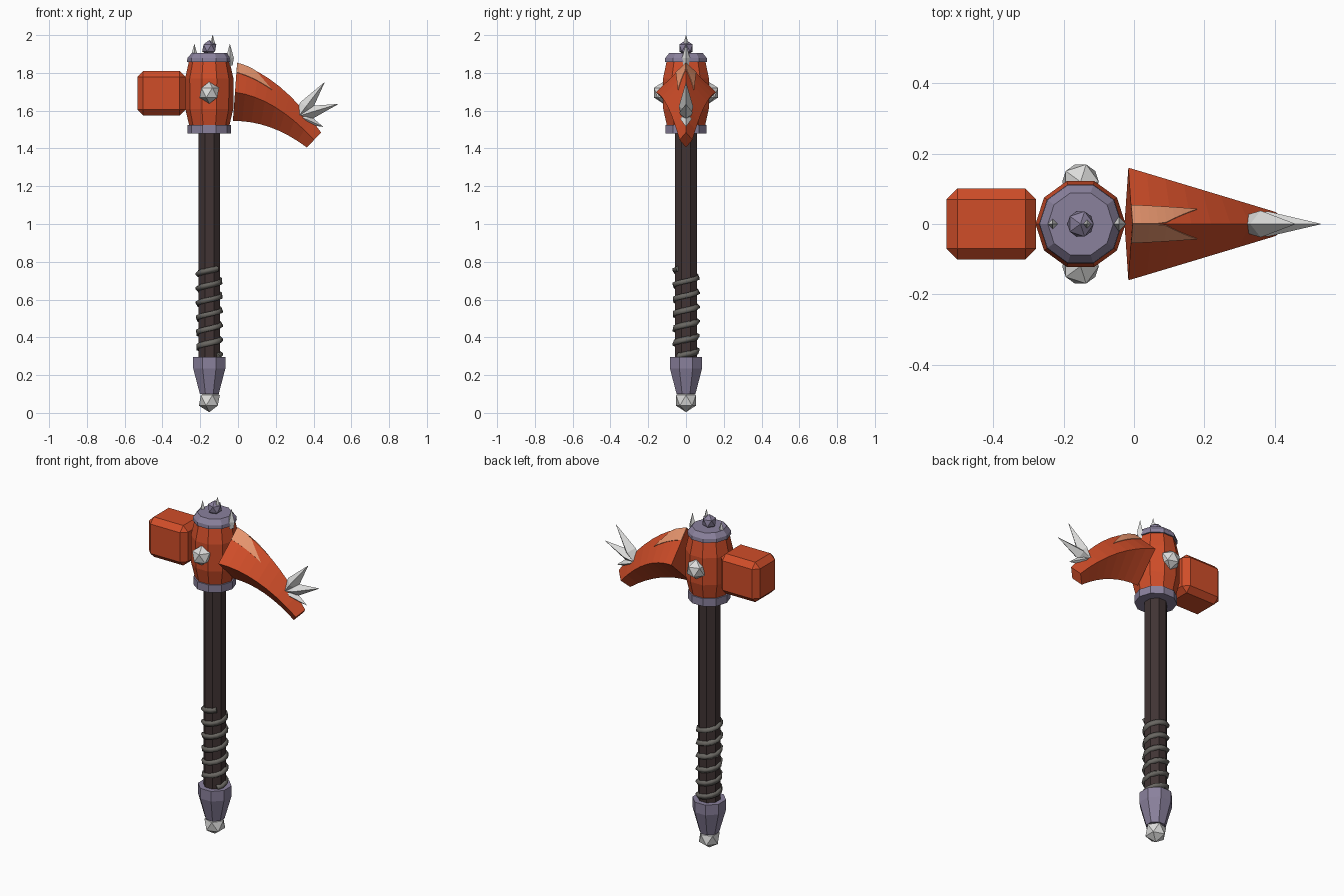
import bpy, bmesh, math
from mathutils import Vector, Matrix

cube = bpy.data.objects.get("Cube")
if cube:
    bpy.data.objects.remove(cube, do_unlink=True)

AXIS = -0.152  # x of the handle axis


def material(name, rgb):
    m = bpy.data.materials.new(name)
    m.use_nodes = True
    m.diffuse_color = (*rgb, 1)
    m.node_tree.nodes["Principled BSDF"].inputs["Base Color"].default_value = (*rgb, 1)
    return m


red = material("burnt red", (0.63, 0.075, 0.022))
purple = material("purple grey steel", (0.255, 0.22, 0.335))
wood = material("dark wood", (0.052, 0.034, 0.034))
cord = material("grey cord", (0.14, 0.133, 0.12))
silver = material("pale silver", (0.72, 0.72, 0.71))
peach = material("worn peach", (0.82, 0.31, 0.16))


def finish(name, bm, mat):
    bmesh.ops.recalc_face_normals(bm, faces=bm.faces)
    mesh = bpy.data.meshes.new(name)
    bm.to_mesh(mesh)
    bm.free()
    mesh.materials.append(mat)
    obj = bpy.data.objects.new(name, mesh)
    bpy.context.collection.objects.link(obj)
    return obj


def loft(name, rings, mat):
    """Skin closed rings of points and cap both ends."""
    bm = bmesh.new()
    loops = [[bm.verts.new(p) for p in ring] for ring in rings]
    n = len(loops[0])
    for a, b in zip(loops, loops[1:]):
        for i in range(n):
            j = (i + 1) % n
            bm.faces.new((a[i], a[j], b[j], b[i]))
    bm.faces.new(loops[0])
    bm.faces.new(loops[-1])
    return finish(name, bm, mat)


def lathe(name, profile, sides, mat, turn=0.0, matrix=None):
    """Faceted turned part from (radius, height) pairs."""
    matrix = matrix or Matrix.Translation((AXIS, 0, 0))
    angles = [turn + math.tau * i / sides for i in range(sides)]
    return loft(name, [[matrix @ Vector((r * math.cos(a), r * math.sin(a), z))
                        for a in angles] for r, z in profile], mat)


def gem(name, center, radius, mat):
    bm = bmesh.new()
    bmesh.ops.create_icosphere(bm, subdivisions=1, radius=radius,
                               matrix=Matrix.Translation(center))
    return finish(name, bm, mat)


def spike(name, base, tip, radius, waist, mat):
    """Four sided thorn that swells to its waist, then narrows to a point."""
    base, tip = Vector(base), Vector(tip)
    d = tip - base
    m = Matrix.Translation(base) @ d.to_track_quat("Z", "Y").to_matrix().to_4x4()
    h = d.length
    return lathe(name, [(radius * 0.7, 0), (radius, h * waist), (0.0008, h)], 4, mat, 0, m)


# Handle, pommel and cord wrap
EIGHTH = math.pi / 8
lathe("handle", [(0.062, 0.25), (0.062, 1.5)], 8, wood, EIGHTH)
lathe("pommel", [(0.054, 0.1), (0.092, 0.235), (0.092, 0.295)], 8, purple, EIGHTH)
gem("pommel_gem", (AXIS, 0, 0.066), 0.062, silver)

curve = bpy.data.curves.new("cord_wrap", "CURVE")
curve.dimensions = "3D"
curve.bevel_depth = 0.018
curve.bevel_resolution = 0
curve.use_fill_caps = True
path = curve.splines.new("POLY")
turns, steps = 6, 72
path.points.add(steps)
for i, p in enumerate(path.points):
    t = i / steps
    a = math.tau * (turns * (t - 1) - 0.125)
    p.co = (AXIS + 0.058 * math.cos(a), 0.058 * math.sin(a), 0.3 + 0.465 * t, 1)
curve.materials.append(cord)
wrap = bpy.data.objects.new("cord_wrap", curve)
bpy.context.collection.objects.link(wrap)

# Barrel head with its collars
lathe("lower_collar", [(0.115, 1.48), (0.115, 1.525)], 10, purple)
lathe("head_barrel", [(0.106, 1.52), (0.127, 1.61), (0.128, 1.77), (0.108, 1.86)], 10, red)
lathe("upper_collar", [(0.118, 1.857), (0.116, 1.878), (0.093, 1.905)], 10, purple)
gem("crown_knob", (AXIS, 0, 1.932), 0.042, purple)
spike("crown_spike", (-0.134, 0, 1.93), (-0.134, 0, 2.0), 0.015, 0.25, silver)
for side, x in (("right", -0.231), ("left", -0.043)):
    spike(side + "_collar_spike", (x, 0, 1.84), (x, 0, 1.952), 0.021, 0.35, silver)
for side, y in (("front", -0.12), ("back", 0.12)):
    gem(side + "_stud", (AXIS, y, 1.695), 0.058, silver)

# Hammer block with chamfered edges
bm = bmesh.new()
bmesh.ops.create_cube(bm, size=1)
bmesh.ops.scale(bm, vec=(0.255, 0.202, 0.236), verts=bm.verts)
bmesh.ops.translate(bm, vec=(-0.4055, 0, 1.692), verts=bm.verts)
bmesh.ops.bevel(bm, geom=list(bm.edges), offset=0.031, segments=1, affect="EDGES")
finish("hammer_block", bm, red)


# Curved beak: diamond section swept along two quadratic arcs
def arc(a, b, c, t):
    a, b, c = Vector(a), Vector(b), Vector(c)
    return a * (1 - t) ** 2 + b * 2 * t * (1 - t) + c * t * t


def section(t):
    top = arc((-0.005, 0, 1.85), (0.22, 0, 1.79), (0.44, 0, 1.485), t)
    low = arc((-0.027, 0, 1.545), (0.17, 0, 1.55), (0.365, 0, 1.405), t)
    mid = (top + low) / 2
    half = Vector((0, 0.16 + (0.034 - 0.16) * t, 0))
    return [top, mid + half, low, mid - half]


loft("beak", [section(i / 8) for i in range(9)], red)


# Worn patches lying on the two upper slopes of the beak
def patch(name, corner):
    bm = bmesh.new()
    rows = []
    for i in range(9):
        t = 0.43 * i / 8
        ring = section(t)
        top, edge = ring[0], ring[corner]
        lift = Vector((0.001, math.copysign(0.002, edge.y), 0.004))
        lo = max(0.0, 0.385 * (t - 0.2) / 0.23)
        hi = 0.33 + 0.06 * t / 0.43
        rows.append([bm.verts.new(top.lerp(edge, s) + lift) for s in (lo, hi)])
    for a, b in zip(rows, rows[1:]):
        bm.faces.new((a[0], a[1], b[1], b[0]))
    obj = finish(name, bm, peach)
    obj.modifiers.new("thickness", "SOLIDIFY").thickness = 0.003
    return obj


patch("back_worn_patch", 1)
patch("front_worn_patch", 3)

# Thorn cluster near the beak tip
for label, tip, radius in (("upper", (0.458, 0, 1.75), 0.038),
                           ("middle", (0.53, 0, 1.635), 0.036),
                           ("lower", (0.45, 0, 1.515), 0.03)):
    spike(label + "_thorn", (0.322, 0, 1.572), tip, radius, 0.28, silver)
